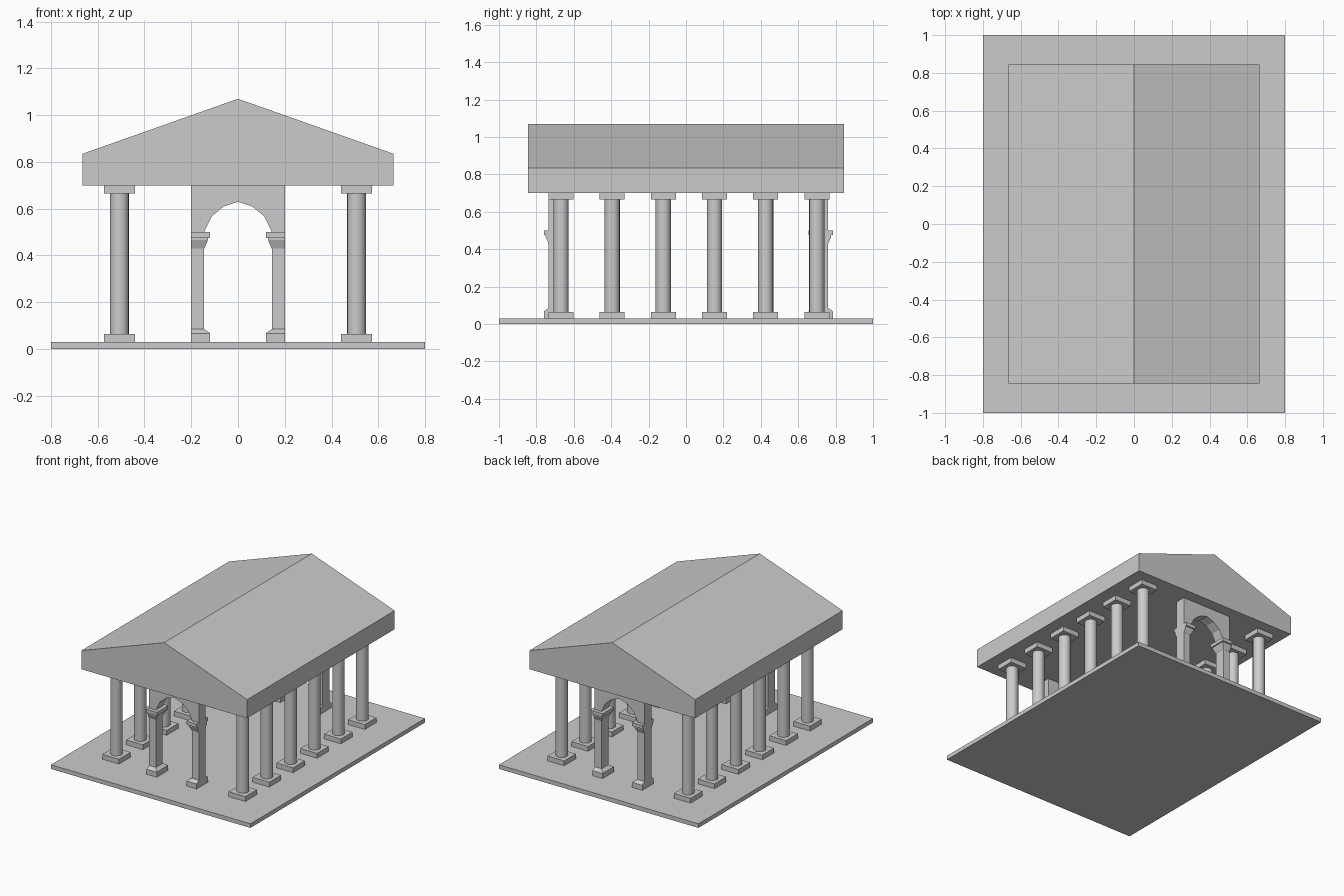
import bpy, bmesh

if "Cube" in bpy.data.objects:
    bpy.data.objects.remove(bpy.data.objects["Cube"])

COLUMN_X = 0.507
COLUMN_Y = [-0.668 + 0.2735 * i for i in range(6)]
ARCHES = {"front": -0.695, "back": 0.721}
FLOOR, CEILING = 0.03, 0.70


def finish(name, bm):
    bmesh.ops.recalc_face_normals(bm, faces=bm.faces)
    mesh = bpy.data.meshes.new(name)
    bm.to_mesh(mesh)
    bm.free()
    obj = bpy.data.objects.new(name, mesh)
    bpy.context.collection.objects.link(obj)
    return obj


def loft(name, rings):
    """Join equal-length rings of 3D points into a closed solid."""
    bm = bmesh.new()
    loops = [[bm.verts.new(p) for p in ring] for ring in rings]
    n = len(loops[0])
    for a, b in zip(loops, loops[1:]):
        for i in range(n):
            j = (i + 1) % n
            bm.faces.new((a[i], a[j], b[j], b[i]))
    bm.faces.new(loops[0])
    bm.faces.new(loops[-1])
    return finish(name, bm)


def rect(x0, x1, y0, y1, z):
    return [(x0, y0, z), (x1, y0, z), (x1, y1, z), (x0, y1, z)]


def box(name, x0, x1, y0, y1, z0, z1):
    return loft(name, [rect(x0, x1, y0, y1, z0), rect(x0, x1, y0, y1, z1)])


def extrude_y(name, outline, y0, y1):
    return loft(name, [[(x, y, z) for x, z in outline] for y in (y0, y1)])


# Floor slab and solid gabled roof
box("floor_slab", -0.8, 0.8, -1, 1, 0, FLOOR)
extrude_y("roof", [(-0.665, CEILING), (0.665, CEILING), (0.665, 0.835),
                   (0, 1.07), (-0.665, 0.835)], -0.845, 0.845)

# Columns along both sides, each with a square plinth and capital
for side, x in (("left", -COLUMN_X), ("right", COLUMN_X)):
    for i, y in enumerate(COLUMN_Y, 1):
        h = 0.067
        tag = f"{side}_{i}"
        box(f"column_plinth_{tag}", x - h, x + h, y - h, y + h, FLOOR, 0.065)
        box(f"column_capital_{tag}", x - h, x + h, y - h, y + h, 0.665, CEILING)
        bpy.ops.mesh.primitive_cylinder_add(vertices=16, radius=0.041, depth=0.60,
                                            location=(x, y, 0.365))
        shaft = bpy.context.object
        shaft.name = f"column_shaft_{tag}"
        bpy.ops.object.shade_smooth_by_angle()

# Archways with moulded pier bases and capitals
half_arch = [(0.2, CEILING), (0.2, FLOOR), (0.145, FLOOR), (0.145, 0.50),
             (0.112, 0.568), (0.06, 0.61)]
arch_outline = half_arch + [(0, 0.63)] + [(-x, z) for x, z in reversed(half_arch)]
base_profile = [(0.03, 0.026), (0.067, 0.026), (0.085, 0.001)]
capital_profile = [(0.43, 0.001), (0.465, 0.016), (0.475, 0.016),
                   (0.475, 0.026), (0.50, 0.026)]
DEPTH = 0.039
for end, y in ARCHES.items():
    extrude_y(f"{end}_arch", arch_outline, y - DEPTH, y + DEPTH)
    for side, s in (("left", -1), ("right", 1)):
        for part, profile in (("base", base_profile), ("capital", capital_profile)):
            loft(f"{end}_pier_{part}_{side}",
                 [rect(s * (0.145 - o), s * 0.2, y - DEPTH - o, y + DEPTH + o, z)
                  for z, o in profile])
